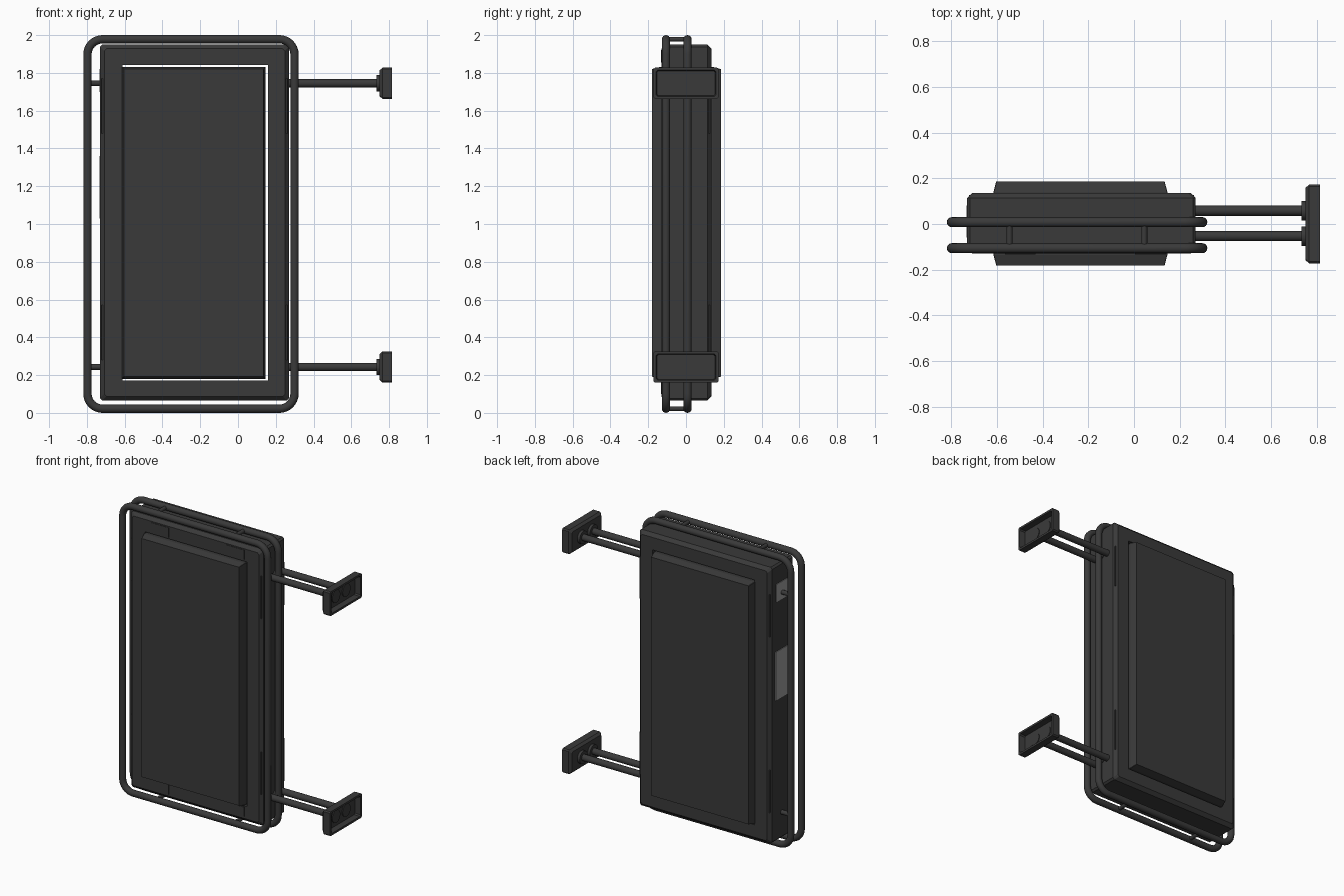
import bpy, bmesh, math
from mathutils import Vector

if "Cube" in bpy.data.objects:
    bpy.data.objects.remove(bpy.data.objects["Cube"], do_unlink=True)


def material(name, value):
    m = bpy.data.materials.new(name)
    m.use_nodes = True
    color = (value, value, value, 1)
    m.diffuse_color = color
    m.node_tree.nodes["Principled BSDF"].inputs["Base Color"].default_value = color
    return m


DARK = material("charcoal metal", 0.042)
LIGHT = material("light grey label", 0.34)


def finish(name, bm, mat=DARK, smooth=False):
    bmesh.ops.recalc_face_normals(bm, faces=bm.faces)
    me = bpy.data.meshes.new(name)
    bm.to_mesh(me)
    bm.free()
    me.materials.append(mat)
    ob = bpy.data.objects.new(name, me)
    bpy.context.collection.objects.link(ob)
    if smooth:
        bpy.ops.object.select_all(action="DESELECT")
        ob.select_set(True)
        bpy.context.view_layer.objects.active = ob
        bpy.ops.object.shade_smooth_by_angle(angle=math.radians(40))
    return ob


def outline(u0, u1, v0, v1, cut):
    """Rectangle with cut corners."""
    return [(u0 + cut, v0), (u1 - cut, v0), (u1, v0 + cut), (u1, v1 - cut),
            (u1 - cut, v1), (u0 + cut, v1), (u0, v1 - cut), (u0, v0 + cut)]


def loft(name, rings, axis, closed=False, mat=DARK):
    """Join (depth, outline) rings along the x or y axis."""
    bm = bmesh.new()
    loops = []
    for d, pts in rings:
        loops.append([bm.verts.new((d, u, v) if axis == "x" else (u, d, v)) for u, v in pts])
    pairs = list(zip(loops, loops[1:]))
    if closed:
        pairs.append((loops[-1], loops[0]))
    else:
        bm.faces.new(loops[0])
        bm.faces.new(loops[-1])
    for a, b in pairs:
        n = len(a)
        for i in range(n):
            j = (i + 1) % n
            bm.faces.new((a[i], a[j], b[j], b[i]))
    return finish(name, bm, mat)


def box(name, lo, hi, mat=DARK):
    bm = bmesh.new()
    bmesh.ops.create_cube(bm, size=1)
    for v in bm.verts:
        v.co = Vector([lo[i] + (v.co[i] + 0.5) * (hi[i] - lo[i]) for i in range(3)])
    return finish(name, bm, mat)


def rod(name, a, b, radius, sides=20):
    a, b = Vector(a), Vector(b)
    bm = bmesh.new()
    bmesh.ops.create_cone(bm, cap_ends=True, segments=sides, radius1=radius,
                          radius2=radius, depth=(b - a).length)
    turn = (b - a).to_track_quat("Z", "Y")
    for v in bm.verts:
        v.co = turn @ v.co + (a + b) / 2
    return finish(name, bm, smooth=True)


# Cabinet: chamfered frame with an opening right through it
X0, X1, Z0, Z1 = -0.73, 0.27, 0.065, 1.95
FRONT, BACK, CH = -0.13, 0.135, 0.022


def cabinet_ring(inset):
    return outline(X0 + inset, X1 - inset, Z0 + inset, Z1 - inset, 0.012)


opening = outline(-0.612, 0.16, 0.172, 1.843, 0.001)
loft("cabinet_frame", [
    (FRONT, cabinet_ring(CH)), (FRONT + CH, cabinet_ring(0)),
    (BACK - CH, cabinet_ring(0)), (BACK, cabinet_ring(CH)),
    (BACK, opening), (FRONT, opening)], "y", closed=True)


# Display block showing on both faces, with tapered edges
def panel_ring(inset):
    return outline(-0.615 + inset, 0.146 - inset, 0.18 + inset, 1.832 - inset, 0.002)


loft("display_panel", [
    (-0.181, panel_ring(0.012)), (-0.135, panel_ring(0)),
    (0.14, panel_ring(0)), (0.186, panel_ring(0.012))], "y")

# Small hatches on the front of the frame
for x in (-0.565, 0.005):
    for z in (0.10, 1.855):
        box("front_hatch", (x, FRONT - 0.003, z), (x + 0.135, FRONT + 0.01, z + 0.065))

# Narrow hinge strips along the cabinet's upright edges
for x in (X0 + 0.015, X1 - 0.015):
    for y in (FRONT + 0.015, BACK - 0.015):
        for z in (0.28, 1.48):
            box("hinge_strip", (x - 0.008, y - 0.008, z), (x + 0.008, y + 0.008, z + 0.29))

# Light labels on the right side of the cabinet
box("side_label", (X0 - 0.004, -0.06, 1.03), (X0 + 0.01, 0.08, 1.36), LIGHT)
box("rod_label", (X0 - 0.004, -0.045, 1.70), (X0 + 0.01, 0.07, 1.82), LIGHT)

# Two rounded guard rails running round the cabinet
RX0, RX1, RZ0, RZ1, CORNER = -0.797, 0.299, 0.022, 1.978, 0.08
RAILS = (-0.106, 0.008)


def guard_rail(y):
    path = []
    corners = [(RX1 - CORNER, RZ1 - CORNER), (RX0 + CORNER, RZ1 - CORNER),
               (RX0 + CORNER, RZ0 + CORNER), (RX1 - CORNER, RZ0 + CORNER)]
    for q, (cx, cz) in enumerate(corners):
        for k in range(9):
            t = (q + k / 8) * math.pi / 2
            out = Vector((math.cos(t), 0, math.sin(t)))
            path.append((Vector((cx, y, cz)) + out * CORNER, out))
    bm = bmesh.new()
    sides, r = 16, 0.022
    rings = []
    for p, out in path:
        ring = []
        for s in range(sides):
            a = s * math.tau / sides
            ring.append(bm.verts.new(p + out * r * math.cos(a) + Vector((0, r * math.sin(a), 0))))
        rings.append(ring)
    for i, a in enumerate(rings):
        b = rings[(i + 1) % len(rings)]
        for s in range(sides):
            t = (s + 1) % sides
            bm.faces.new((a[s], a[t], b[t], b[s]))
    finish("guard_rail", bm, smooth=True)


for y in RAILS:
    guard_rail(y)

# Short spacers joining the two rails
for x in (-0.545, 0.045):
    for z in (RZ0, RZ1):
        rod("rail_spacer", (x, RAILS[0], z), (x, RAILS[1], z), 0.013)

# Wall brackets: stays, collars, twin arms and hollow wall plates
for z in (0.243, 1.745):
    rod("rail_stay", (RX0, RAILS[1], z), (X0 + 0.01, RAILS[1], z), 0.015)
    rod("rail_stay", (RX1, RAILS[1], z), (X1 - 0.01, RAILS[1], z), 0.015)

    def plate_ring(inset):
        return outline(-0.172 + inset, 0.172 - inset, z - 0.083 + inset, z + 0.083 - inset, 0.008)

    loft("wall_plate", [
        (0.75, plate_ring(0.014)), (0.766, plate_ring(0)), (0.815, plate_ring(0)),
        (0.815, plate_ring(0.014)), (0.775, plate_ring(0.018))], "x")
    for y in (-0.053, 0.058):
        rod("bracket_arm", (X1 - 0.02, y, z), (0.74, y, z), 0.022)
        rod("arm_collar", (0.732, y, z), (0.755, y, z), 0.043, 28)
        rod("arm_end_disc", (0.77, y, z), (0.78, y, z), 0.043, 28)
